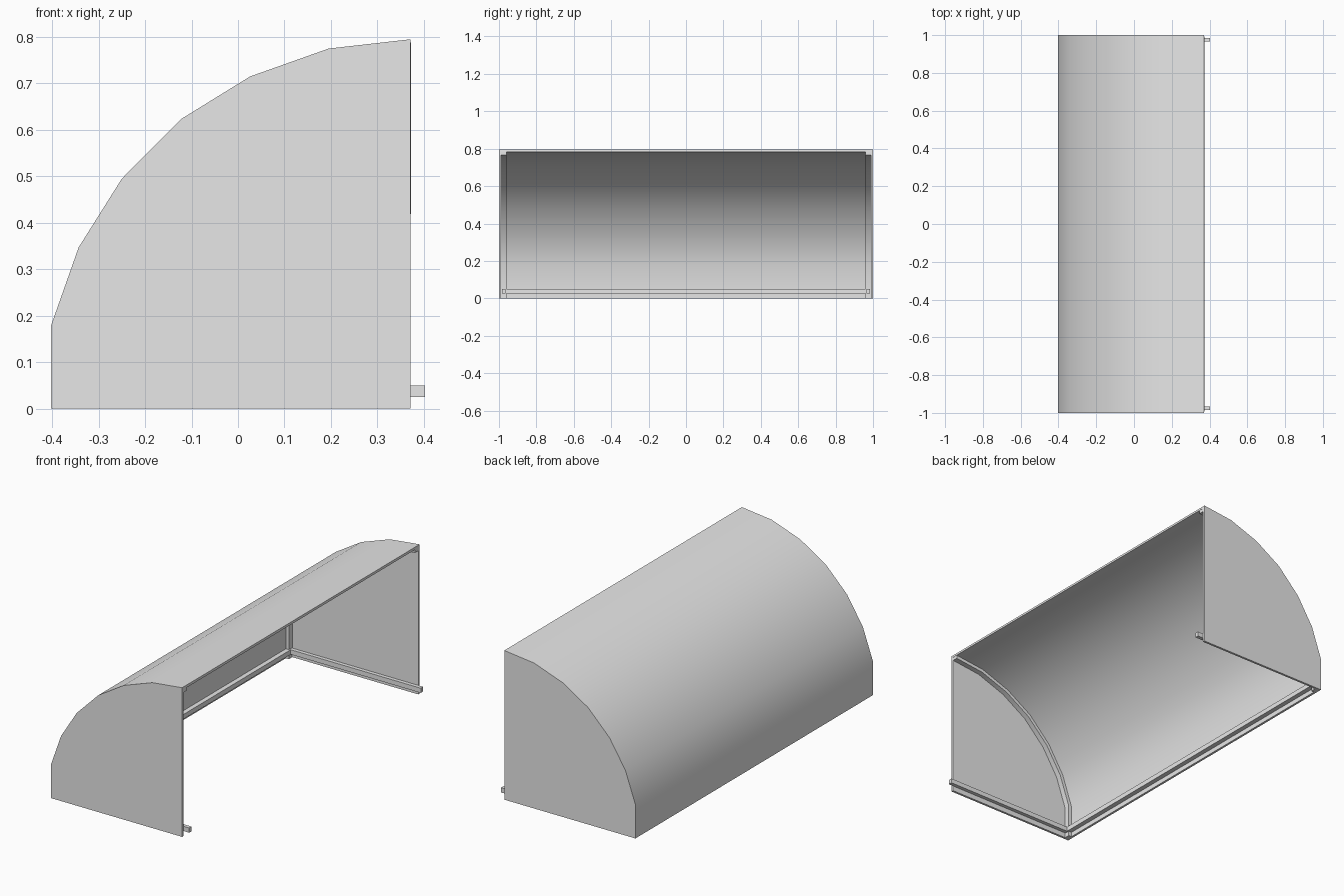
import bpy
import bmesh
from mathutils import Vector

cube = bpy.data.objects.get("Cube")
if cube:
    bpy.data.objects.remove(cube, do_unlink=True)

grey = bpy.data.materials.new("light_grey")
grey.use_nodes = True
grey.diffuse_color = (0.8, 0.8, 0.8, 1)
grey.node_tree.nodes["Principled BSDF"].inputs["Base Color"].default_value = (0.8, 0.8, 0.8, 1)

OPEN_X = 0.371
HALF = 1.0
SKIN = 0.012

# Curved side profile (x, z), from the rear foot up to the open front edge
ARC = [Vector(p) for p in [(-0.402, 0), (-0.402, 0.18), (-0.343, 0.347), (-0.25, 0.495),
                           (-0.123, 0.623), (0.026, 0.715), (0.195, 0.775), (OPEN_X, 0.795)]]


def finish(name, bm, smooth=False):
    mesh = bpy.data.meshes.new(name)
    bm.to_mesh(mesh)
    bm.free()
    mesh.materials.append(grey)
    ob = bpy.data.objects.new(name, mesh)
    bpy.context.collection.objects.link(ob)
    bpy.ops.object.select_all(action="DESELECT")
    ob.select_set(True)
    bpy.context.view_layer.objects.active = ob
    if name == "canopy":
        mod = ob.modifiers.new("thickness", "SOLIDIFY")
        mod.thickness = SKIN
        mod.offset = -1
        mod.use_even_offset = True
        bpy.ops.object.modifier_apply(modifier=mod.name)
    if smooth:
        bpy.ops.object.shade_smooth_by_angle()
    return ob


def inset(path, d):
    """Offset the profile inwards by d with mitred corners."""
    out = []
    for i, p in enumerate(path):
        dirs = []
        if i > 0:
            dirs.append((p - path[i - 1]).normalized())
        if i < len(path) - 1:
            dirs.append((path[i + 1] - p).normalized())
        normals = [Vector((t.y, -t.x)) for t in dirs]
        n = sum(normals, Vector((0, 0))).normalized()
        q = p + n * (d / n.dot(normals[0]))
        q.x = min(q.x, OPEN_X)
        out.append(q)
    return out


def box(name, x0, x1, y0, y1, z0, z1):
    bm = bmesh.new()
    bmesh.ops.create_cube(bm, size=1)
    for v in bm.verts:
        v.co = ((x0 + x1) / 2 + v.co.x * (x1 - x0),
                (y0 + y1) / 2 + v.co.y * (y1 - y0),
                (z0 + z1) / 2 + v.co.z * (z1 - z0))
    return finish(name, bm)


# Canopy: curved skin with two flat end panels, open at the bottom and at +x
bm = bmesh.new()
rows = [[bm.verts.new((p.x, y, p.y)) for p in ARC] for y in (-HALF, HALF)]
for i in range(len(ARC) - 1):
    bm.faces.new((rows[0][i], rows[0][i + 1], rows[1][i + 1], rows[1][i]))
for row, y in zip(rows, (-HALF, HALF)):
    corner = bm.verts.new((OPEN_X, y, 0))
    bm.faces.new(row + [corner])
bmesh.ops.recalc_face_normals(bm, faces=bm.faces)
bm.faces.ensure_lookup_table()
if bm.faces[len(ARC) - 2].normal.z < 0:
    bmesh.ops.reverse_faces(bm, faces=bm.faces)
finish("canopy", bm, smooth=True)

# Arched ribs and floor rails just inside each end
for side, s in (("front", -1), ("back", 1)):
    bm = bmesh.new()
    loop = inset(ARC, SKIN - 0.002) + inset(ARC, 0.03)[::-1]
    n = len(ARC)
    ends = [[bm.verts.new((p.x, s * y, p.y)) for p in loop] for y in (0.96, 0.99)]
    for i in range(2 * n):
        j = (i + 1) % (2 * n)
        bm.faces.new((ends[0][i], ends[0][j], ends[1][j], ends[1][i]))
    for e in ends:
        for i in range(n - 1):
            bm.faces.new((e[i], e[i + 1], e[2 * n - 2 - i], e[2 * n - 1 - i]))
    bmesh.ops.recalc_face_normals(bm, faces=bm.faces)
    finish(side + "_rib", bm, smooth=True)
    ys = sorted((s * 0.965, s * 0.985))
    box(side + "_floor_rail", -0.392, 0.402, ys[0], ys[1], 0.025, 0.05)

# Long rail along the foot of the curved wall
box("rear_floor_rail", -0.392, -0.365, -0.98, 0.98, 0.025, 0.05)
